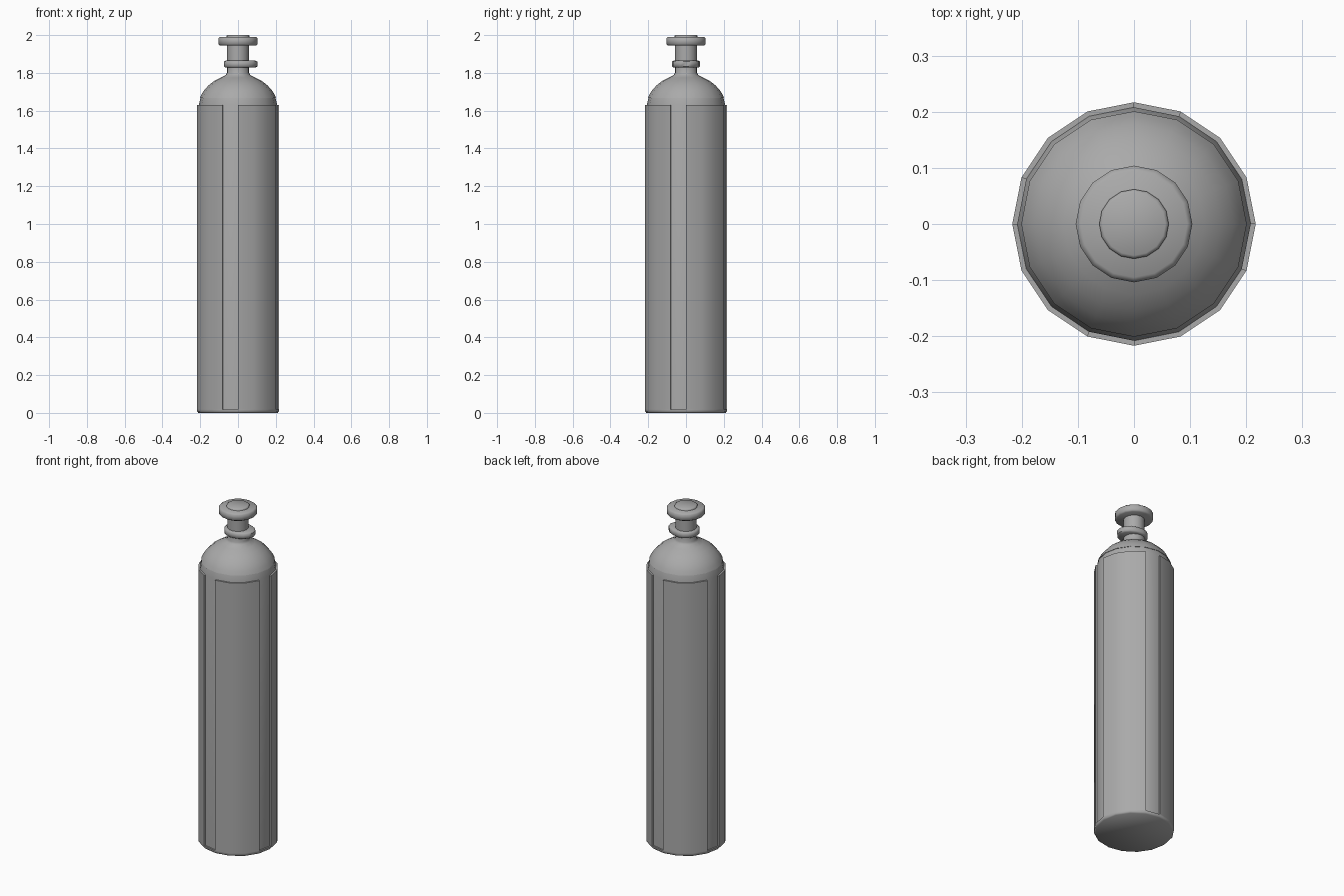
import bpy, bmesh
from math import sin, cos, pi, radians

if "Cube" in bpy.data.objects:
    bpy.data.objects.remove(bpy.data.objects["Cube"])

SIDES = 16
STEP = 2 * pi / SIDES
R_CORE, R_OUT = 0.208, 0.217   # recessed strip radius, raised panel radius
Z_BASE, Z_PANEL = 0.018, 1.63

# dark grey painted metal
metal = bpy.data.materials.new("grey_metal")
metal.diffuse_color = (0.4, 0.4, 0.4, 1)
metal.use_nodes = True
metal.node_tree.nodes["Principled BSDF"].inputs["Base Color"].default_value = metal.diffuse_color


def finish(bm, name, angle):
    bmesh.ops.recalc_face_normals(bm, faces=bm.faces[:])
    me = bpy.data.meshes.new(name)
    bm.to_mesh(me)
    bm.free()
    me.materials.append(metal)
    ob = bpy.data.objects.new(name, me)
    bpy.context.collection.objects.link(ob)
    bpy.ops.object.select_all(action='DESELECT')
    bpy.context.view_layer.objects.active = ob
    ob.select_set(True)
    bpy.ops.object.shade_smooth_by_angle(angle=radians(angle))
    return ob


def lathe(name, profile, stretch=1.0, angle=60):
    """Spin (radius, z) points round z; stretch lengthens the +x half."""
    bm = bmesh.new()
    rings = []
    for r, z in profile:
        ring = []
        for i in range(SIDES):
            x, y = r * cos(i * STEP), r * sin(i * STEP)
            ring.append(bm.verts.new((x * stretch if x > 0 else x, y, z)))
        rings.append(ring)
    for a, b in zip(rings, rings[1:]):
        for i in range(SIDES):
            j = (i + 1) % SIDES
            bm.faces.new((a[i], a[j], b[j], b[i]))
    bm.faces.new(rings[0])
    bm.faces.new(rings[-1])
    return finish(bm, name, angle)


# tank core with the tapered shoulder band
lathe("tank_core", [(R_CORE, Z_BASE), (R_CORE, Z_PANEL), (0.198, 1.668)], angle=35)

# foot ring, full width with a small bevel underneath
lathe("foot_ring", [(0.21, 0), (R_OUT, 0.008), (R_OUT, Z_BASE)], angle=50)

# four raised panels, each three facets wide, leaving one-facet strips
bm = bmesh.new()
for k in range(4):
    cols = []
    for i in range(4):
        a = -pi / 2 + k * pi / 2 + i * STEP
        cols.append([bm.verts.new((r * cos(a), r * sin(a), z))
                     for r, z in ((R_CORE, Z_BASE), (R_OUT, Z_BASE),
                                  (R_OUT, Z_PANEL), (R_CORE, Z_PANEL))])
    for p, q in zip(cols, cols[1:]):
        for i in range(4):
            j = (i + 1) % 4
            bm.faces.new((p[i], q[i], q[j], p[j]))
    bm.faces.new(cols[0])
    bm.faces.new(cols[-1])
finish(bm, "side_panels", 35)

# dome and neck, its lower rim slightly proud of the shoulder band
lathe("dome_and_neck", [(0.201, 1.668), (0.192, 1.688), (0.178, 1.71), (0.155, 1.735),
                        (0.126, 1.757), (0.092, 1.775), (0.066, 1.788), (0.059, 1.80),
                        (0.059, 1.835)])

# collar with its bulge towards +x
lathe("valve_collar", [(0.066, 1.828), (0.074, 1.834), (0.074, 1.859), (0.066, 1.865)], 1.38)

# valve stem
lathe("valve_stem", [(0.058, 1.86), (0.058, 1.95)])

# hand wheel and its cap
lathe("hand_wheel", [(0.095, 1.945), (0.104, 1.952), (0.104, 1.983), (0.095, 1.99)])
lathe("wheel_cap", [(0.062, 1.985), (0.062, 1.996), (0.056, 2.0)])
